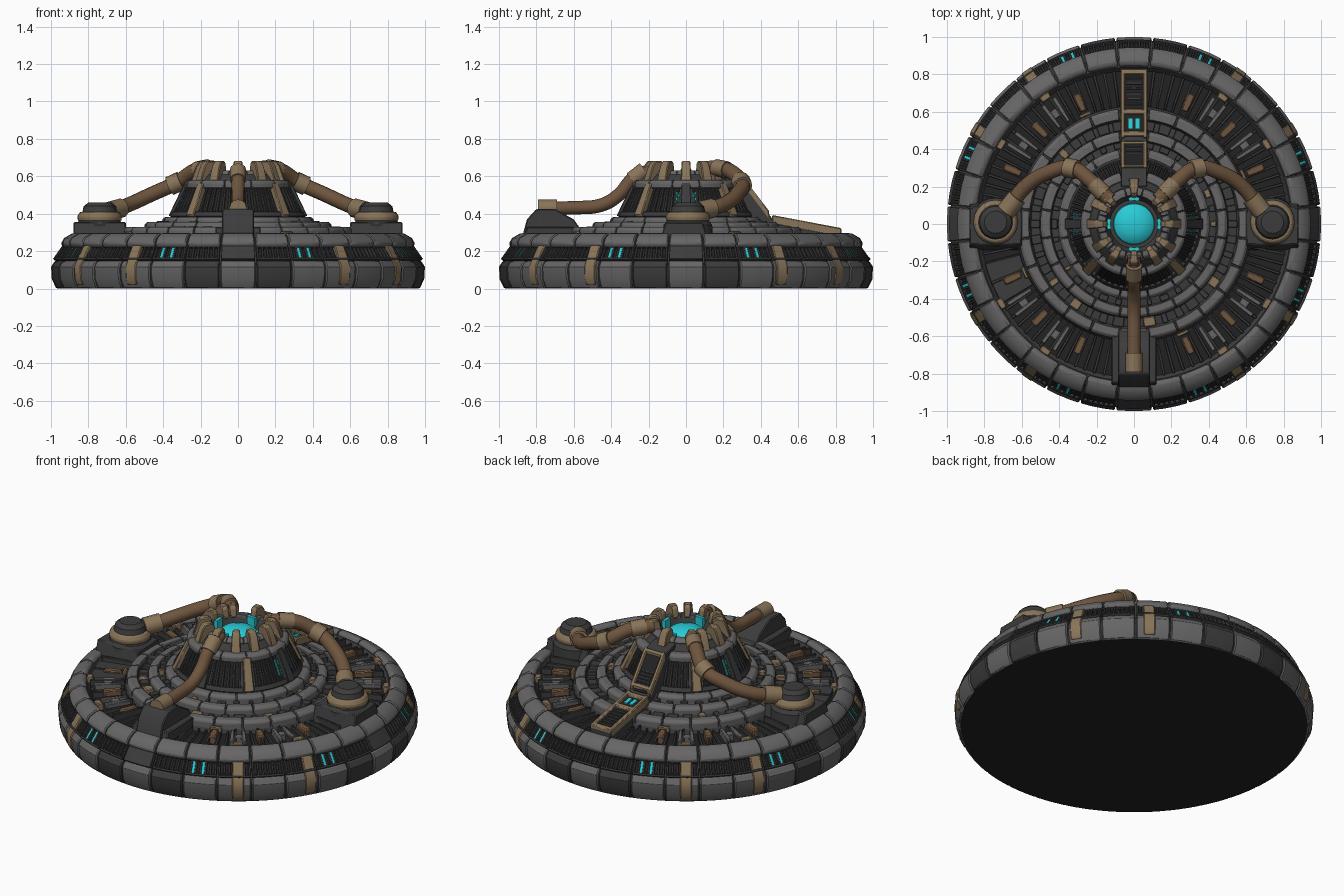
import bpy, bmesh, math, random
from mathutils import Vector

if "Cube" in bpy.data.objects:
    bpy.data.objects.remove(bpy.data.objects["Cube"])
random.seed(4)

def mat(name, c):
    m = bpy.data.materials.new(name)
    m.diffuse_color = (*c, 1)
    m.use_nodes = True
    m.node_tree.nodes["Principled BSDF"].inputs["Base Color"].default_value = m.diffuse_color
    return m

GREY = mat("grey_plate", (0.135, 0.13, 0.13))
DARK = mat("dark_metal", (0.045, 0.045, 0.045))
BLACK = mat("black_recess", (0.016, 0.016, 0.016))
TAN = mat("tan_metal", (0.25, 0.175, 0.10))
BROWN = mat("brown_pipe", (0.155, 0.09, 0.048))
CYAN = mat("cyan_glow", (0.022, 0.60, 0.68))

class Part:
    """Collects solids of one colour into a single object."""
    def __init__(self, name, material, bevel=0.0):
        self.name, self.material, self.bevel = name, material, bevel
        self.bm = bmesh.new()

    def sector(self, prof, a0, a1, n=2, centre=(0, 0)):
        """Sweep a closed (r, z) profile round the z axis from a0 to a1 degrees."""
        full = abs(a1 - a0) >= 359.9
        rows = []
        for i in range(n if full else n + 1):
            a = math.radians(a0 + (a1 - a0) * i / n)
            rows.append([self.bm.verts.new((centre[0] + r * math.cos(a), centre[1] + r * math.sin(a), z))
                         for r, z in prof])
        k = len(prof)
        for i in range(n):
            p, q = rows[i], rows[(i + 1) % len(rows)]
            for j in range(k):
                self.bm.faces.new((p[j], q[j], q[(j + 1) % k], p[(j + 1) % k]))
        if not full:
            self.bm.faces.new(rows[0])
            self.bm.faces.new(rows[-1])

    def prism(self, prof, x0, x1):
        """Extrude a closed (y, z) profile along x."""
        a, b = ([self.bm.verts.new((x, y, z)) for y, z in prof] for x in (x0, x1))
        k = len(prof)
        for j in range(k):
            self.bm.faces.new((a[j], a[(j + 1) % k], b[(j + 1) % k], b[j]))
        self.bm.faces.new(a)
        self.bm.faces.new(b)

    def finish(self, rule=None):
        bmesh.ops.remove_doubles(self.bm, verts=self.bm.verts, dist=1e-5)
        bmesh.ops.recalc_face_normals(self.bm, faces=self.bm.faces)
        me = bpy.data.meshes.new(self.name)
        if rule:
            for f in self.bm.faces:
                f.material_index = rule(f.calc_center_median())
        self.bm.to_mesh(me)
        me.materials.append(self.material)
        if rule:
            me.materials.append(BLACK)
        ob = bpy.data.objects.new(self.name, me)
        bpy.context.collection.objects.link(ob)
        if self.bevel:
            b = ob.modifiers.new("bevel", "BEVEL")
            b.width, b.segments, b.limit_method, b.angle_limit = self.bevel, 1, 'ANGLE', math.radians(40)
        smooth(ob)

def smooth(ob):
    bpy.ops.object.select_all(action='DESELECT')
    ob.select_set(True)
    bpy.context.view_layer.objects.active = ob
    bpy.ops.object.shade_smooth_by_angle(angle=math.radians(32))

def slab(p, q, t, s=0.0, e=1.0, back=0.012):
    """Thin (r, z) strip lying on line p-q between fractions s and e, t proud of it."""
    p, q = Vector(p), Vector(q)
    d = (q - p).normalized()
    nrm = Vector((d.y, -d.x))
    a, b = p.lerp(q, s), p.lerp(q, e)
    return [tuple(v) for v in (a - nrm * back, a + nrm * t, b + nrm * t, b - nrm * back)]

def box(r0, r1, z0, z1):
    return [(r0, z0), (r1, z0), (r1, z1), (r0, z1)]

def tube(name, pts, radius, material):
    cu = bpy.data.curves.new(name, 'CURVE')
    cu.dimensions, cu.bevel_depth, cu.bevel_resolution = '3D', radius, 4
    cu.use_fill_caps, cu.resolution_u = True, 8
    sp = cu.splines.new('BEZIER')
    sp.bezier_points.add(len(pts) - 1)
    for bp, p in zip(sp.bezier_points, pts):
        bp.co = p
        bp.handle_left_type = bp.handle_right_type = 'AUTO'
    tmp = bpy.data.objects.new(name + "_curve", cu)
    bpy.context.collection.objects.link(tmp)
    me = bpy.data.meshes.new_from_object(tmp.evaluated_get(bpy.context.evaluated_depsgraph_get()))
    bpy.data.objects.remove(tmp)
    me.materials.clear()
    me.materials.append(material)
    ob = bpy.data.objects.new(name, me)
    bpy.context.collection.objects.link(ob)
    smooth(ob)

# Core body: one turned hull with black trench and underside
hull = Part("hull", DARK)
hull.sector([(0, 0), (0.965, 0), (0.985, 0.04), (0.985, 0.12), (0.955, 0.145), (0.905, 0.22), (0.90, 0.26),
             (0.84, 0.275), (0.82, 0.25), (0.63, 0.255), (0.61, 0.305), (0.56, 0.315), (0.55, 0.295),
             (0.505, 0.30), (0.49, 0.34), (0.45, 0.345), (0.44, 0.325), (0.40, 0.33), (0.345, 0.375),
             (0.26, 0.545), (0.20, 0.61), (0.15, 0.61), (0.13, 0.57), (0, 0.57)], 0, 360, 96)
hull.finish(lambda c: int(c.z < 0.01 or (0.64 < c.xy.length < 0.82 and c.z > 0.2)))

# Segmented plates
STEP = 11.25
rim = Part("lower_rim_plates", GREY, 0.006)
crown = Part("upper_rim_plates", GREY, 0.006)
rim_dark = Part("dark_rim_plates", DARK, 0.006)
RIM = [(0.95, 0.002), (0.972, 0.0), (0.996, 0.05), (1.0, 0.115), (0.98, 0.148), (0.94, 0.148)]
CROWN = [(0.845, 0.25), (0.845, 0.285), (0.865, 0.297), (0.89, 0.293), (0.93, 0.27), (0.947, 0.24), (0.935, 0.217), (0.89, 0.217)]
for i in range(32):
    c = i * STEP
    (rim_dark if i % 8 in (1, 7) else rim).sector(RIM, c - 5.4, c + 5.4, 3)
    crown.sector(CROWN, c - 5.4, c + 5.4, 3)
rim.finish()
crown.finish()
rim_dark.finish()

rings = Part("deck_ring_plates", GREY, 0.004)
for n, r0, r1, z0, z1 in ((24, 0.56, 0.62, 0.27, 0.33), (20, 0.445, 0.50, 0.30, 0.357),
                          (16, 0.355, 0.405, 0.32, 0.383), (12, 0.235, 0.285, 0.535, 0.58), (12, 0.15, 0.195, 0.58, 0.632)):
    st = 360 / n
    for i in range(n):
        prof = [(r0, z0), (r1, z0), (r1, z1 - 0.015), (r1 - 0.015, z1), (r0, z1)]
        rings.sector(prof, (i - .5) * st + 0.4, (i + .5) * st - 0.4, 4)
rings.finish()

# Window band round the flank: frames, bars, slits and tan clips
W0, W1 = (0.972, 0.145), (0.918, 0.222)
frames = Part("window_band", DARK, 0.003)
slots = Part("window_recesses", BLACK)
glow = Part("glow_slits", CYAN)
clips = Part("rim_clips", TAN, 0.005)
for i in range(32):
    c, k = i * STEP, min(i % 8, 8 - i % 8)
    if k == 0 and i != 8:
        frames.sector(slab(W0, W1, 0.022), c - 5.3, c + 5.3, 3)
        continue
    slots.sector(slab(W0, W1, 0.004), c - 5.3, c + 5.3, 3)
    for s, e in ((0, 0.14), (0.86, 1)):
        frames.sector(slab(W0, W1, 0.02, s, e), c - 5.3, c + 5.3, 3)
    for j in range(7):
        a = c - 5 + j * 10 / 6
        frames.sector(slab(W0, W1, 0.017), a - 0.35, a + 0.35, 1)
    if k == 2:
        for j in (1.5, 3.5):
            a = c - 5 + j * 10 / 6
            glow.sector(slab(W0, W1, 0.013, 0.14, 0.86), a - 0.45, a + 0.45, 1)
for q in (0, 180):
    for a in (31, 55, -31, -55):
        clips.sector([(0.93, 0.02), (0.985, 0.02), (1.0, 0.05), (1.004, 0.12), (0.985, 0.155), (0.945, 0.232), (0.90, 0.232)],
                     q + a - 1.9, q + a + 1.9, 1)
        clips.sector(box(0.81, 0.845, 0.25, 0.295), q + a - 2, q + a + 2, 1)

# Trench machinery: radial ribs, grey boxes and brown pipes
ribs = Part("trench_ribs", DARK, 0.003)
boxes = Part("trench_boxes", GREY, 0.004)
stubs = Part("trench_pipes", BROWN, 0.006)
for i in range(96):
    a = i * 3.75
    ribs.sector(box(0.63, 0.825, 0.24, 0.275 if i % 3 else 0.29), a - 0.55, a + 0.55, 1)
ribs.sector(box(0.63, 0.825, 0.24, 0.285), 195, 211, 4)
for q in (0, 90, 180, 270):
    for a in (35, 55):
        for d in (-2.6, 2.6):
            boxes.sector(box(0.65, 0.80, 0.24, 0.292), q + a + d - 0.9, q + a + d + 0.9, 1)
        boxes.sector(box(0.70, 0.75, 0.24, 0.288), q + a - 2, q + a + 2, 1)
    for a in (24, 45, 66):
        stubs.sector(box(0.66, 0.76, 0.24, 0.298), q + a - 1.6, q + a + 1.6, 1)
    clips.sector(box(0.63, 0.65, 0.25, 0.305), q + 21, q + 27, 2)

# Small blocks in the gaps between deck rings
for r0, r1, z, n in ((0.502, 0.555, 0.31, 40), (0.408, 0.442, 0.34, 32)):
    for i in range(n):
        w, h = random.uniform(1.5, 3.6), random.uniform(0, 0.022)
        target = clips if random.random() < 0.06 else ribs
        target.sector(box(r0, r1, z - 0.03, z + h), i * 360 / n - w, i * 360 / n + w, 2)

# Tower: ribs, grilles and glow slits on the cone
C0, C1 = (0.345, 0.378), (0.265, 0.545)
for i in range(8):
    c = i * 45 + 22.5
    slots.sector(slab(C0, C1, 0.003, 0.15, 0.9), c - 14, c + 14, 4)
    for j in range(6):
        a = c - 14 + j * 5.6
        frames.sector(slab(C0, C1, 0.014, 0.1, 0.95), a - 1.1, a + 1.1, 1)
    frames.sector(slab(C0, C1, 0.018, 0, 0.16), c - 18, c + 18, 5)
    target = clips if i % 2 else frames
    target.sector(slab(C0, C1, 0.028, 0, 1.05), i * 45 - 4.5, i * 45 + 4.5, 2)
for c in (0, 180):
    for d in (-8.5, 8.5):
        glow.sector(slab(C0, C1, 0.012, 0.3, 0.8), c + d - 2, c + d + 2, 1)

# Tower crown: tan prongs round the glowing core
for a in (0, 28, 45, 90, 135, 152, 180, 212, 238, 270, 302, 328):
    clips.sector([(0.14, 0.62), (0.15, 0.67), (0.165, 0.682), (0.205, 0.682), (0.225, 0.655), (0.255, 0.57), (0.2, 0.56)],
                 a - 6.5, a + 6.5, 2)
for a in (0, 90, 180, 270):
    glow.sector(box(0.125, 0.145, 0.57, 0.635), a - 12, a + 12, 3)
core = Part("glowing_core", CYAN)
core.sector([(0, 0.56), (0.112, 0.56), (0.108, 0.59), (0.085, 0.612), (0.045, 0.625), (0, 0.63)], 0, 360, 32)
core.finish()

# Back ramp with tan frame, grille and glow slits
RAMP = [(0.83, 0.305), (0.46, 0.375), (0.30, 0.585), (0.2, 0.61)]
def strip(part, x0, x1, up, i, s=0.0, e=1.0):
    p, q = Vector(RAMP[i]), Vector(RAMP[i + 1])
    a, b = p.lerp(q, s), p.lerp(q, e)
    part.prism([(a.x, a.y - 0.03), (a.x, a.y + up), (b.x, b.y + up), (b.x, b.y - 0.03)], x0, x1)
ramp = Part("back_ramp", DARK, 0.003)
ramp.prism([(0.83, 0.25)] + RAMP + [(0.2, 0.25)], -0.07, 0.07)
ramp.finish()
for i in (0, 1):
    for x in (-0.06, 0.06):
        strip(clips, x - 0.012, x + 0.012, 0.018, i, 0 if i == 0 else 0.1)
    strip(slots, -0.045, 0.045, 0.004, i, 0.08, 0.95)
    for s in (0.0, 0.58, 0.9) if i == 0 else (0.12, 0.9):
        strip(clips, -0.06, 0.06, 0.018, i, s, s + 0.08)
    for j in range(6):
        strip(frames, -0.045, 0.045, 0.012, i, 0.12 + j * 0.075, 0.15 + j * 0.075)
for x in (-0.018, 0.018):
    strip(glow, x - 0.011, x + 0.011, 0.012, 0, 0.72, 0.86)

# Pipe sockets: front block and two side turrets
sockets = Part("pipe_sockets", DARK, 0.006)
sockets.prism([(-0.88, 0.26), (-0.85, 0.37), (-0.80, 0.425), (-0.70, 0.425), (-0.60, 0.37), (-0.55, 0.3), (-0.55, 0.26)], -0.085, 0.085)
sockets.prism([(-0.87, 0.26), (-0.85, 0.33), (-0.60, 0.33), (-0.58, 0.26)], -0.12, 0.12)
for s in (-1, 1):
    x = sorted((s * 0.60, s * 0.88))
    sockets.prism([(-0.14, 0.25), (-0.11, 0.355), (0.09, 0.355), (0.12, 0.25)], *x)
    sockets.sector([(0, 0.25), (0.135, 0.25), (0.13, 0.34), (0.10, 0.375), (0.085, 0.44), (0.06, 0.46), (0, 0.46)], 0, 360, 20, (s * 0.74, 0.01))
    clips.sector([(0.08, 0.36), (0.115, 0.36), (0.12, 0.385), (0.105, 0.41), (0.08, 0.41)], 0, 360, 20, (s * 0.74, 0.01))
for p in (sockets, frames, slots, glow, clips, ribs, boxes, stubs):
    p.finish()

# Large pipes with tan collars
for s, side in ((-1, "left"), (1, "right")):
    path = [(s * x, y, z) for x, y, z in ((0.72, 0.02, 0.41), (0.66, 0.10, 0.42), (0.58, 0.20, 0.45), (0.46, 0.275, 0.505),
                                          (0.34, 0.30, 0.56), (0.22, 0.22, 0.635), (0.13, 0.13, 0.645))]
    tube(side + "_pipe", path, 0.04, BROWN)
    for n, (x, y, z, dx, dy, dz) in enumerate(((0.655, 0.105, 0.422, 0.03, -0.038, -0.008), (0.335, 0.297, 0.562, 0.03, 0.006, -0.014),
                                               (0.19, 0.19, 0.64, 0.03, 0.03, -0.006))):
        tube(f"{side}_collar_{n}", [(s * (x + dx), y + dy, z + dz), (s * (x - dx), y - dy, z - dz)], 0.052 if n < 2 else 0.046, TAN)
tube("front_pipe", [(0, -0.78, 0.43), (0, -0.60, 0.432), (0, -0.45, 0.447), (0, -0.36, 0.50), (0, -0.28, 0.59), (0, -0.17, 0.64)], 0.036, BROWN)
tube("front_collar_low", [(0, -0.79, 0.43), (0, -0.69, 0.43)], 0.046, TAN)
tube("front_collar_top", [(0, -0.29, 0.58), (0, -0.22, 0.635)], 0.044, TAN)
